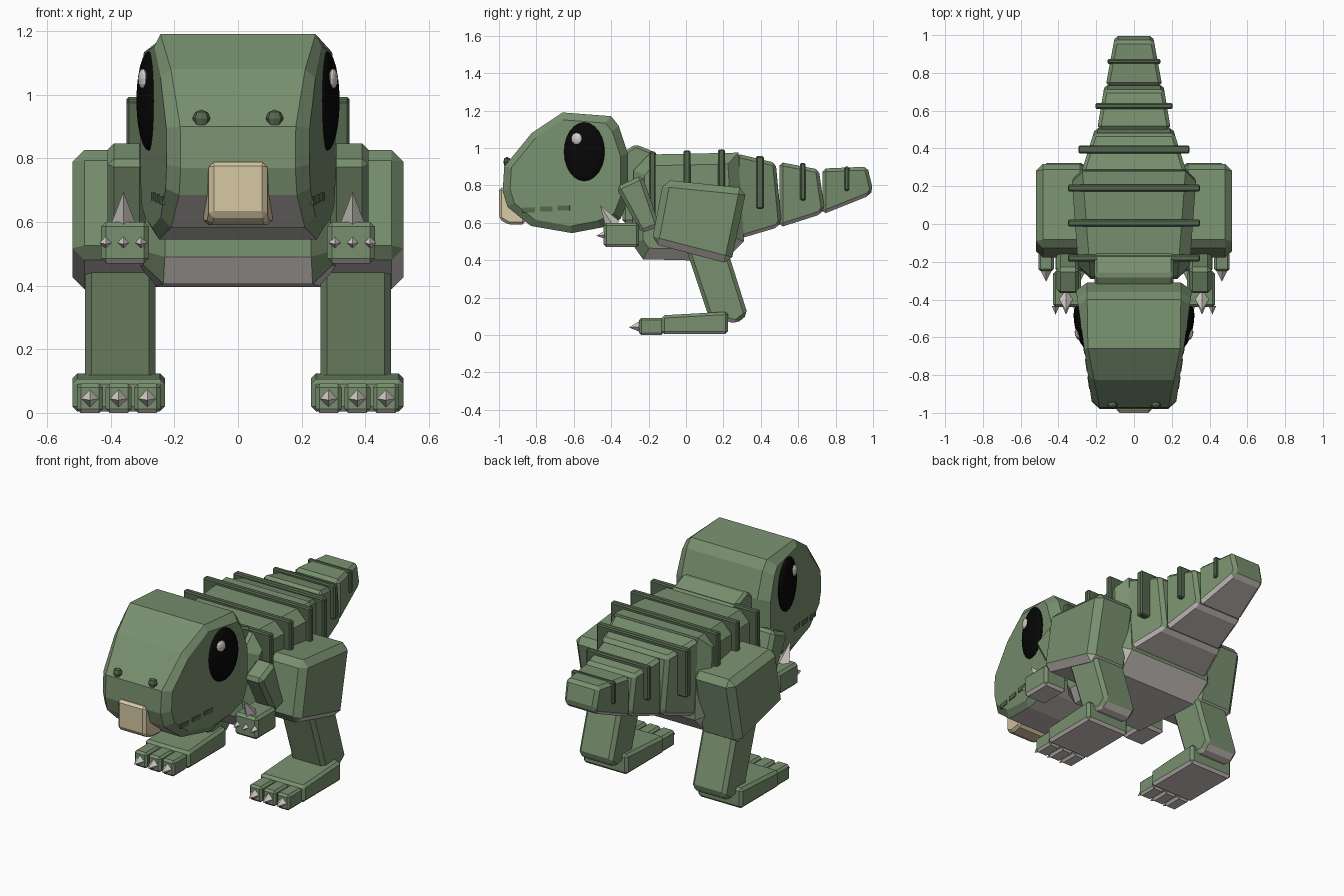
import bpy, bmesh, math
from mathutils import Matrix, Vector

cube = bpy.data.objects.get("Cube")
if cube:
    bpy.data.objects.remove(cube, do_unlink=True)


def material(name, rgb):
    m = bpy.data.materials.new(name)
    m.use_nodes = True
    m.diffuse_color = (*rgb, 1)
    bsdf = next(n for n in m.node_tree.nodes if n.type == 'BSDF_PRINCIPLED')
    bsdf.inputs["Base Color"].default_value = (*rgb, 1)
    return m


GREEN = material("skin_green", (0.19, 0.28, 0.16))
DARK = material("dark_green", (0.09, 0.135, 0.075))
BELLY = material("belly_grey", (0.61, 0.57, 0.54))
CLAW = material("claw_white", (0.66, 0.62, 0.58))
TAN = material("tooth_tan", (0.68, 0.58, 0.37))
BLACK = material("eye_black", (0.002, 0.002, 0.002))
SIDES = (("left", 1), ("right", -1))


def finish(name, bm, mats, under=-0.6):
    """Make the object; faces that look down take the second colour."""
    bmesh.ops.recalc_face_normals(bm, faces=bm.faces)
    bm.normal_update()
    if len(mats) > 1:
        for f in bm.faces:
            f.material_index = int(f.normal.z < under)
    me = bpy.data.meshes.new(name)
    bm.to_mesh(me)
    bm.free()
    for m in mats:
        me.materials.append(m)
    ob = bpy.data.objects.new(name, me)
    bpy.context.collection.objects.link(ob)
    return ob


def loft(bm, rings):
    """Skin a row of vertex rings and close both ends; returns the end faces."""
    for a, b in zip(rings, rings[1:]):
        for i in range(len(a)):
            j = (i + 1) % len(a)
            bm.faces.new((a[i], a[j], b[j], b[i]))
    return [bm.faces.new(rings[0]), bm.faces.new(rings[-1])]


def slab(name, profile, w0, w1=None, cx=0, bevel=0.03, mats=(GREEN, BELLY),
         under=-0.6, caps_only=False):
    """Side profile (y, z) widened to half width w0 at its front, w1 at its back."""
    w1 = w0 if w1 is None else w1
    ys = [p[0] for p in profile]
    lo, span = min(ys), max(ys) - min(ys)
    bm = bmesh.new()
    caps = loft(bm, [[bm.verts.new((cx + s * (w0 + (w1 - w0) * (y - lo) / span), y, z))
                      for y, z in profile] for s in (-1, 1)])
    edges = [e for f in caps for e in f.edges] if caps_only else bm.edges[:]
    if bevel:
        bmesh.ops.bevel(bm, geom=edges, offset=bevel, segments=1, affect='EDGES',
                        clamp_overlap=True)
    return finish(name, bm, mats, under)


def box(name, x, y, z, bevel=0.01, mats=(GREEN, BELLY)):
    """Chamfered box from (min, max) ranges."""
    prof = [(y[0], z[0]), (y[1], z[0]), (y[1], z[1]), (y[0], z[1])]
    return slab(name, prof, (x[1] - x[0]) / 2, cx=(x[0] + x[1]) / 2, bevel=bevel, mats=mats)


def ball(name, loc, radii, mat, turn=0, seg=24):
    bm = bmesh.new()
    mx = (Matrix.Translation(loc) @ Matrix.Rotation(turn, 4, 'Z')
          @ Matrix.Diagonal((*radii, 1)))
    bmesh.ops.create_uvsphere(bm, u_segments=seg, v_segments=seg // 2, radius=1, matrix=mx)
    return finish(name, bm, [mat])


def spike(name, base, tip, r):
    base, tip = Vector(base), Vector(tip)
    d = tip - base
    bm = bmesh.new()
    mx = Matrix.Translation((base + tip) / 2) @ d.to_track_quat('Z', 'Y').to_matrix().to_4x4()
    bmesh.ops.create_cone(bm, cap_ends=True, segments=4, radius1=r, radius2=0,
                          depth=d.length, matrix=mx)
    return finish(name, bm, [CLAW])


# Head: a crown strip that narrows to the snout, with flat cheeks standing out
LEAN = 0.14


def crown_width(y):
    return min(0.248, 0.18 + 0.2 * (y + 0.98))


def cheek_width(y):
    return 0.265 + LEAN * (y + 0.65)


head_profile = [(-0.972, 0.9), (-0.825, 1.08), (-0.66, 1.19), (-0.4, 1.17), (-0.36, 1.12),
                (-0.31, 0.97), (-0.31, 0.72), (-0.35, 0.62), (-0.45, 0.575), (-0.61, 0.545),
                (-0.83, 0.583), (-0.955, 0.685), (-0.98, 0.77)]
cheek_profile = [(-0.65 + 0.88 * (y + 0.65), 0.86 + 0.88 * (z - 0.86)) for y, z in head_profile]
bm = bmesh.new()
loft(bm, [[bm.verts.new((s * width(y), y, z)) for y, z in prof]
          for s, width, prof in ((-1, cheek_width, cheek_profile), (-1, crown_width, head_profile),
                                 (1, crown_width, head_profile), (1, cheek_width, cheek_profile))])
finish("head", bm, (GREEN, BELLY), -0.72)
slab("front_tooth", [(-1, 0.62), (-0.95, 0.59), (-0.86, 0.59), (-0.86, 0.77), (-1, 0.79)],
     0.09, 0.11, bevel=0.015, mats=(TAN,))

# Eyes, nostrils and cheek marks
for side, s in SIDES:
    ball(side + "_eye", (s * 0.279, -0.545, 0.98), (0.033, 0.113, 0.157), BLACK, -s * 0.22)
    ball(side + "_eye_glint", (s * 0.299, -0.585, 1.05), (0.013, 0.03, 0.032), CLAW,
         -s * 0.3, 12)
    ball(side + "_nostril", (s * 0.115, -0.957, 0.925), (0.028, 0.02, 0.028), DARK, 0, 8)
    for i in range(3):
        y = -0.84 + i * 0.093
        mark = box(f"{side}_cheek_mark_{i}", (-0.004, 0.004), (-0.033, 0.033),
                   (-0.013, 0.013), 0, (DARK,))
        mark.location = (s * cheek_width(y), y, 0.668 + i * 0.006)
        mark.rotation_euler.z = -s * math.atan(LEAN)

# Neck and body
slab("neck", [(-0.34, 0.6), (-0.15, 0.6), (-0.15, 0.97), (-0.27, 1.02), (-0.33, 0.98)],
     0.21, bevel=0.015)
slab("body", [(-0.29, 0.49), (-0.23, 0.405), (0.2, 0.395), (0.31, 0.5), (0.28, 0.975),
              (-0.2, 0.965), (-0.28, 0.88)], 0.29, 0.335, bevel=0.06, caps_only=True,
     under=-0.45)

# Tail segments: front y, back y, top, bottom and half width at each end
for i, (y0, y1, t0, t1, b0, b1, w0, w1) in enumerate((
        (0.27, 0.51, 0.97, 0.92, 0.51, 0.575, 0.28, 0.205),
        (0.5, 0.74, 0.925, 0.885, 0.575, 0.645, 0.195, 0.155),
        (0.73, 1.0, 0.89, 0.9, 0.645, 0.745, 0.15, 0.1))):
    slab(f"tail_segment_{i}", [(y0, b0), (y1 - 0.02, b1), (y1, b1 + 0.03),
                               (y1 - 0.03, t1), (y0, t0)], w0, w1, bevel=0.035)

# Dark ridges across the back: y, half thickness, half width, bottom, top
for i, (y, t, w, z0, z1) in enumerate((
        (-0.18, 0.018, 0.35, 0.62, 0.98), (0.005, 0.018, 0.35, 0.62, 0.987),
        (0.19, 0.018, 0.35, 0.62, 0.993), (0.395, 0.021, 0.295, 0.675, 0.957),
        (0.625, 0.015, 0.205, 0.72, 0.92), (0.86, 0.013, 0.14, 0.77, 0.9))):
    box(f"ridge_{i}", (-w, w), (y - t, y + t), (z0, z1), 0.007, (DARK,))

for side, s in SIDES:
    # Legs
    slab(side + "_thigh", [(-0.185, 0.49), (0.24, 0.38), (0.325, 0.785), (-0.12, 0.83)],
         0.135, cx=s * 0.385, bevel=0.037)
    slab(side + "_shin", [(0.0, 0.46), (0.12, 0.1), (0.27, 0.06), (0.33, 0.11), (0.22, 0.46)],
         0.11, cx=s * 0.37, bevel=0.02)
    slab(side + "_foot", [(-0.13, 0.005), (0.225, 0.005), (0.225, 0.125), (-0.13, 0.105)],
         0.145, cx=s * 0.375, bevel=0.015)
    # Arms
    slab(side + "_arm", [(-0.375, 0.79), (-0.24, 0.545), (-0.14, 0.58), (-0.235, 0.855)],
         0.06, cx=s * 0.35, bevel=0.02)
    box(side + "_hand", sorted((s * 0.28, s * 0.43)), (-0.44, -0.25), (0.47, 0.6), 0.015)
    spike(side + "_thumb_claw", (s * 0.36, -0.39, 0.585), (s * 0.36, -0.46, 0.695), 0.042)
    for i in (-1, 0, 1):
        toe_x, finger_x = s * 0.375 + i * 0.09, s * 0.36 + i * 0.055
        box(f"{side}_toe_{i + 1}", (toe_x - 0.041, toe_x + 0.041), (-0.25, -0.12), (0, 0.092), 0.012)
        spike(f"{side}_toe_claw_{i + 1}", (toe_x, -0.245, 0.045), (toe_x, -0.305, 0.04), 0.03)
        spike(f"{side}_hand_claw_{i + 1}", (finger_x, -0.435, 0.535), (finger_x, -0.48, 0.53), 0.02)
